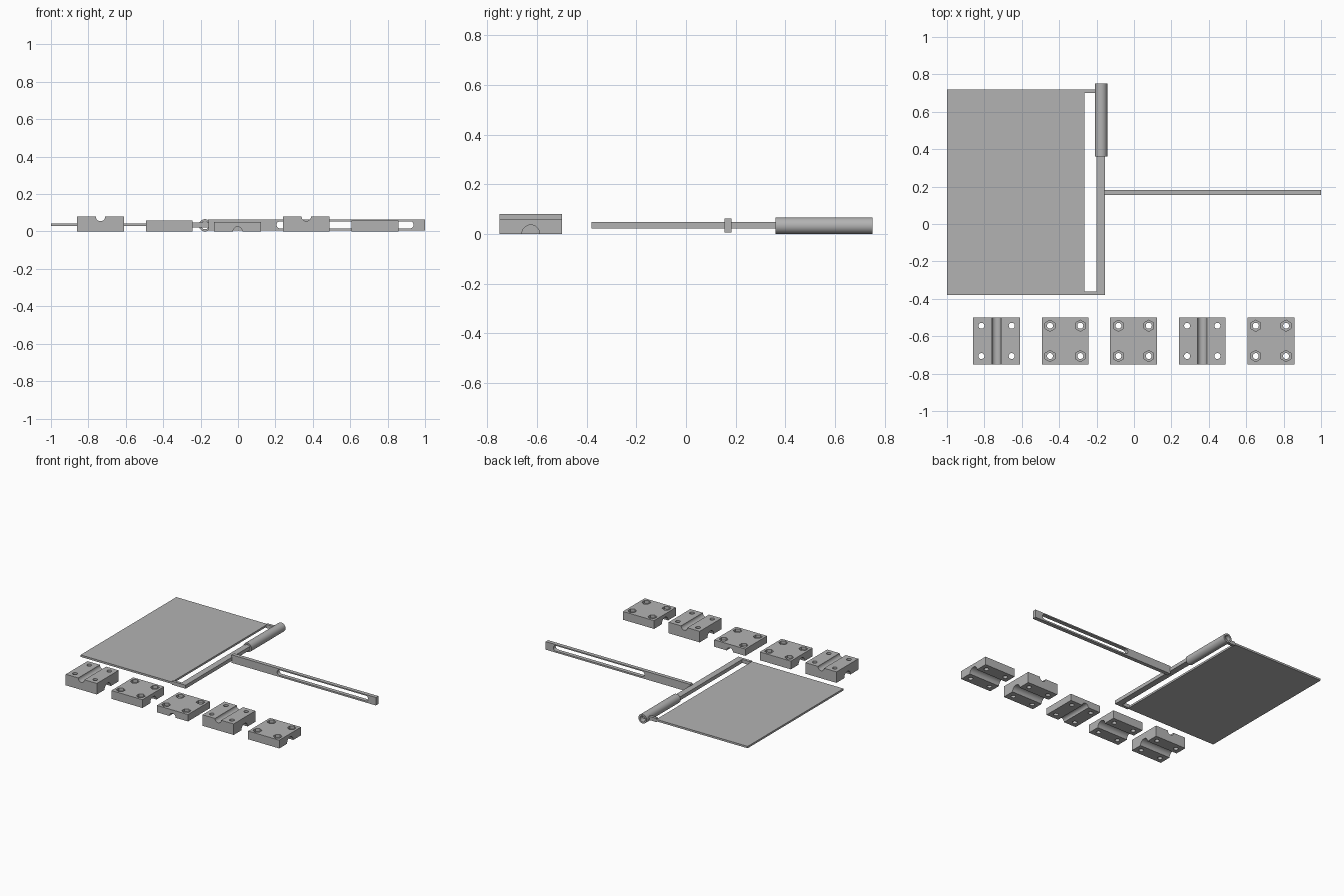
import bpy, math
from mathutils import Matrix

if "Cube" in bpy.data.objects:
    bpy.data.objects.remove(bpy.data.objects["Cube"])

gray = bpy.data.materials.new("plain gray")
gray.diffuse_color = (0.45, 0.45, 0.45, 1)
gray.use_nodes = True
gray.node_tree.nodes["Principled BSDF"].inputs["Base Color"].default_value = gray.diffuse_color


def box(name, x0, x1, y0, y1, z0, z1):
    bpy.ops.mesh.primitive_cube_add(size=1)
    ob = bpy.context.object
    ob.name = name
    ob.data.transform(Matrix.Translation(((x0 + x1) / 2, (y0 + y1) / 2, (z0 + z1) / 2))
                      @ Matrix.Diagonal((x1 - x0, y1 - y0, z1 - z0, 1)))
    ob.data.materials.append(gray)
    return ob


def rod(name, center, radius, length, axis="Z", sides=32):
    bpy.ops.mesh.primitive_cylinder_add(vertices=sides, radius=radius, depth=length)
    ob = bpy.context.object
    ob.name = name
    turn = {"X": Matrix.Rotation(math.pi / 2, 4, "Y"),
            "Y": Matrix.Rotation(math.pi / 2, 4, "X"),
            "Z": Matrix.Identity(4)}[axis]
    ob.data.transform(Matrix.Translation(center) @ turn)
    ob.data.materials.append(gray)
    return ob


def cut(ob, cutters):
    for c in cutters:
        bpy.context.view_layer.objects.active = ob
        m = ob.modifiers.new("cut", "BOOLEAN")
        m.operation, m.solver, m.object = "DIFFERENCE", "EXACT", c
        bpy.ops.object.modifier_apply(modifier=m.name)
        bpy.data.objects.remove(c)


def smooth(ob):
    bpy.ops.object.select_all(action="DESELECT")
    ob.select_set(True)
    bpy.context.view_layer.objects.active = ob
    bpy.ops.object.shade_smooth_by_angle(angle=math.radians(30))


# Flag panel and the frame that carries it
box("panel", -1, -0.265, -0.38, 0.72, 0.028, 0.042)
box("frame_bar", -0.2, -0.155, -0.38, 0.72, 0.022, 0.048)
box("frame_front_link", -0.265, -0.2, -0.38, -0.36, 0.022, 0.048)
box("frame_back_link", -0.265, -0.2, 0.7, 0.72, 0.022, 0.048)

# Hollow sleeve around the end of the frame bar
sleeve = rod("sleeve", (-0.176, 0.555, 0.033), 0.033, 0.39, "Y", 48)
cut(sleeve, [rod("bore", (-0.176, 0.555, 0.033), 0.021, 0.5, "Y")])
smooth(sleeve)

# Slotted arm: straight slot with rounded ends
arm = box("slotted_arm", -0.16, 1, 0.155, 0.183, 0.005, 0.063)
cut(arm, [box("slot", 0.225, 0.92, 0.1, 0.24, 0.0165, 0.0545)]
    + [rod("slot_end", (x, 0.17, 0.0355), 0.019, 0.14, "Y") for x in (0.225, 0.92)])
smooth(arm)


# Clamp blocks: grooves, screw holes and hexagonal nut pockets
def clamp(name, x, height, groove_axis, groove_radius, top_groove):
    y = -0.625
    ob = box(name, x - 0.125, x + 0.125, y - 0.125, y + 0.125, 0, height)
    tools = [rod("groove", (x, y, 0), groove_radius, 0.4, groove_axis)]
    if top_groove:
        tools.append(rod("top_groove", (x, y, height), 0.025, 0.4, "Y"))
    for sx in (-1, 1):
        for sy in (-1, 1):
            hx, hy = x + sx * 0.081, y + sy * 0.081
            tools.append(rod("hole", (hx, hy, 0.05), 0.016, 0.3, "Z", 24))
            if not top_groove:
                tools.append(rod("pocket", (hx, hy, height), 0.03, 0.04, "Z", 6))
    cut(ob, tools)
    smooth(ob)


for x in (-0.735, 0.365):
    clamp("middle_clamp", x, 0.08, "X", 0.036, True)
for x in (-0.368, 0.732):
    clamp("outer_clamp", x, 0.06, "X", 0.036, False)
clamp("end_clamp", -0.002, 0.05, "Y", 0.025, False)
